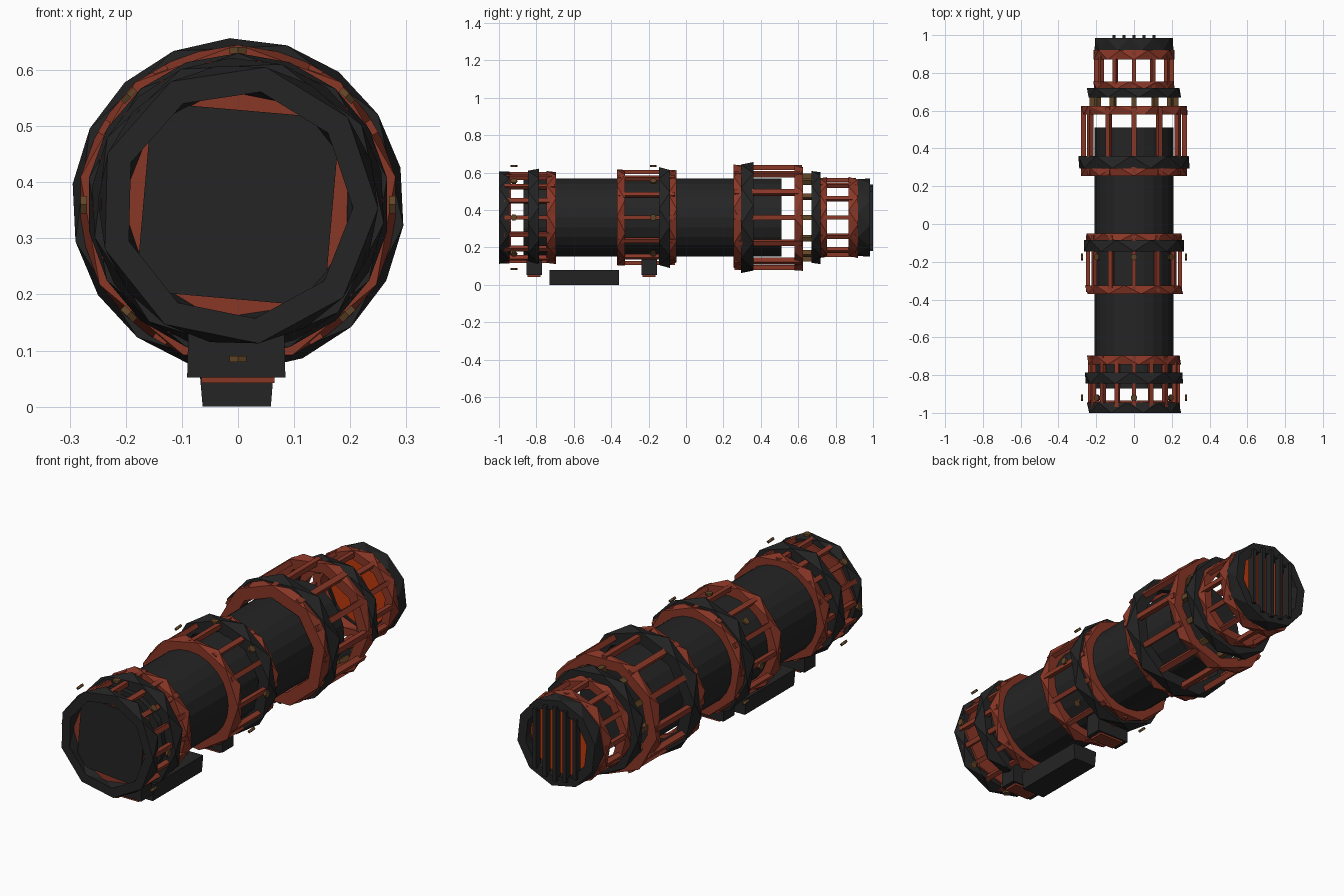
import bpy, bmesh, math
from mathutils import Matrix, Vector

if "Cube" in bpy.data.objects:
    bpy.data.objects.remove(bpy.data.objects["Cube"])

CZ = 0.36  # height of the long axis


def material(name, rgb):
    m = bpy.data.materials.new(name)
    m.diffuse_color = (*rgb, 1)
    m.use_nodes = True
    m.node_tree.nodes["Principled BSDF"].inputs["Base Color"].default_value = m.diffuse_color
    return m


BLACK = material("soot_black", (0.018, 0.018, 0.018))
RUST = material("rust_red", (0.25, 0.038, 0.02))
BRASS = material("dark_brass", (0.12, 0.06, 0.02))
GLOW = material("ember_orange", (0.5, 0.04, 0.004))


def finish(name, bm, mat):
    bmesh.ops.recalc_face_normals(bm, faces=bm.faces[:])
    me = bpy.data.meshes.new(name)
    bm.to_mesh(me)
    bm.free()
    me.materials.append(mat)
    ob = bpy.data.objects.new(name, me)
    bpy.context.collection.objects.link(ob)
    return ob


def loop(bm, y, r, n, phase):
    return [bm.verts.new((r * math.sin(phase + i * math.tau / n), y,
                          CZ + r * math.cos(phase + i * math.tau / n))) for i in range(n)]


def ring(name, mat, y0, y1, ro, ri, n=9, phase=0.0, twist=0.5):
    """Coarse band whose two ends are rotated against each other."""
    bm = bmesh.new()
    ph1 = phase + twist * math.tau / n
    loops = [loop(bm, y0, ro, n, phase), loop(bm, y1, ro, n, ph1),
             loop(bm, y1, ri, n, ph1), loop(bm, y0, ri, n, phase)]
    for k in range(4):
        a, b = loops[k], loops[(k + 1) % 4]
        for i in range(n):
            j = (i + 1) % n
            if k == 2:  # inner wall runs back, so split it the other way
                bm.faces.new((b[i], b[j], a[i]))
                bm.faces.new((a[i], b[j], a[j]))
            else:
                bm.faces.new((a[i], a[j], b[i]))
                bm.faces.new((b[i], a[j], b[j]))
    return finish(name, bm, mat)


def drum(name, mat, y0, y1, r, n, phase=0.0):
    bm = bmesh.new()
    a, b = loop(bm, y0, r, n, phase), loop(bm, y1, r, n, phase)
    bm.faces.new(a)
    bm.faces.new(b)
    for i in range(n):
        j = (i + 1) % n
        bm.faces.new((a[i], a[j], b[j], b[i]))
    return finish(name, bm, mat)


def bars(name, mat, y0, y1, r, n, w=0.022, h=0.022):
    bm = bmesh.new()
    for i in range(n):
        m = (Matrix.Translation((0, (y0 + y1) / 2, CZ))
             @ Matrix.Rotation(i * math.tau / n, 4, 'Y')
             @ Matrix.Translation((0, 0, r)) @ Matrix.Diagonal((w, y1 - y0, h, 1)))
        bmesh.ops.create_cube(bm, size=1, matrix=m)
    return finish(name, bm, mat)


def box(name, mat, x0, x1, y0, y1, z0, z1, taper=1.0):
    bm = bmesh.new()
    m = (Matrix.Translation(((x0 + x1) / 2, (y0 + y1) / 2, (z0 + z1) / 2))
         @ Matrix.Diagonal((x1 - x0, y1 - y0, z1 - z0, 1)))
    bmesh.ops.create_cube(bm, size=1, matrix=m)
    for v in bm.verts:
        if v.co.z < (z0 + z1) / 2:
            v.co.x *= taper
    return finish(name, bm, mat)


# Central barrel
drum("barrel", BLACK, -0.87, 0.51, 0.208, 24)

# Front cage with its cap
ring("front_rim", BLACK, -1.0, -0.945, 0.25, 0.205, 9, 0.2)
drum("front_cover", BLACK, -0.965, -0.955, 0.238, 4, math.radians(50))
ring("front_backing", RUST, -0.954, -0.935, 0.235, 0.12, 8, 0.1, 0)
bars("front_bars", RUST, -0.97, -0.70, 0.233, 16)
ring("front_band", BLACK, -0.845, -0.785, 0.262, 0.215, 9, 0.3)
ring("front_collar", RUST, -0.745, -0.695, 0.25, 0.205, 9, 0.1)

# Middle cage
ring("middle_collar_front", RUST, -0.37, -0.325, 0.26, 0.205, 9, 0.15)
bars("middle_bars", RUST, -0.36, -0.06, 0.243, 12)
ring("middle_band", BLACK, -0.145, -0.085, 0.27, 0.215, 9, 0.0)
ring("middle_collar_back", RUST, -0.095, -0.05, 0.255, 0.205, 9, 0.35)

# Large cage
ring("large_collar_front", RUST, 0.255, 0.31, 0.285, 0.225, 9, 0.0)
ring("large_band", BLACK, 0.295, 0.36, 0.297, 0.24, 9, 0.3)
bars("large_bars", RUST, 0.26, 0.62, 0.268, 12, 0.026, 0.026)
ring("large_collar_back", RUST, 0.58, 0.625, 0.285, 0.235, 9, 0.2, 0.25)

# Brass linkage and its band
bars("link_bars", BRASS, 0.60, 0.71, 0.222, 12, 0.026, 0.026)
ring("link_band", BLACK, 0.67, 0.72, 0.25, 0.2, 9, 0.1)

# Muzzle cage
ring("muzzle_collar_front", RUST, 0.715, 0.755, 0.217, 0.175, 9, 0.25)
bars("muzzle_bars", RUST, 0.72, 0.91, 0.2, 12)
ring("muzzle_collar_back", RUST, 0.87, 0.92, 0.217, 0.175, 9, 0.0)

# Muzzle end: rim, glowing disc and vertical slats
ring("muzzle_rim", BLACK, 0.92, 0.985, 0.21, 0.165, 10, 0.2)
drum("glow_disc", GLOW, 0.935, 0.945, 0.175, 16)
for i in range(-2, 3):
    x = i * 0.053
    h = math.sqrt(0.178 ** 2 - x * x)
    box(f"slat_{i + 3}", BLACK, x - 0.009, x + 0.009, 0.965, 1.0, CZ - h, CZ + h)

# Studs standing off the front and middle cages
for label, y in (("front", -0.92), ("middle", -0.175)):
    bm = bmesh.new()
    for i in range(8):
        m = (Matrix.Translation((0, y, CZ)) @ Matrix.Rotation(i * math.tau / 8, 4, 'Y')
             @ Matrix.Translation((0, 0, 0.275)))
        bmesh.ops.create_cone(bm, cap_ends=True, segments=6, radius1=0.018,
                              radius2=0.018, depth=0.011, matrix=m)
    finish(label + "_studs", bm, BRASS)

# Mounting feet with rust sole plates, and the block underneath
for label, y in (("front", -0.812), ("middle", -0.197)):
    box(label + "_foot", BLACK, -0.088, 0.082, y - 0.042, y + 0.042, 0.052, 0.16, 1.03)
    box(label + "_foot_plate", RUST, -0.065, 0.065, y - 0.035, y + 0.035, 0.042, 0.052)
box("under_block", BLACK, -0.07, 0.065, -0.73, -0.357, 0.0, 0.08, 0.9)
